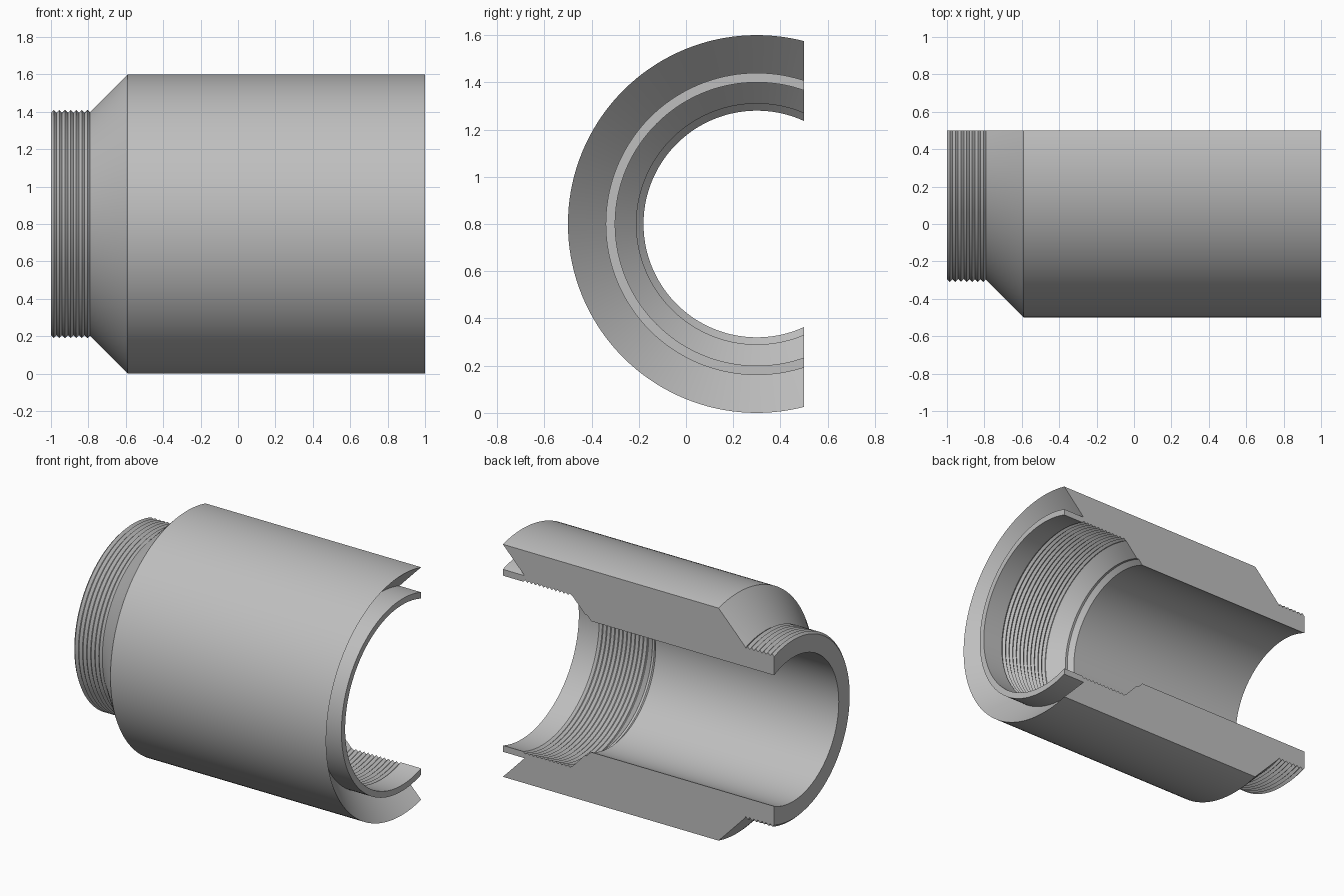
import bpy, bmesh, math
from mathutils import Vector

cube = bpy.data.objects.get("Cube")
if cube:
    bpy.data.objects.remove(cube, do_unlink=True)

CENTRE = Vector((0, 0.3, 0.8))
CUT_Y = 0.5
PITCH = 0.03


def thread(start, turns, step, root, crest):
    """Saw profile of (x, radius) points for a row of thread ridges."""
    points = []
    for i in range(turns):
        x = start + i * step
        points += [(x, root), (x + step / 2, crest)]
    return points + [(start + turns * step, root)]


# Steel material
steel = bpy.data.materials.new("steel grey")
steel.use_nodes = True
colour = (0.52, 0.52, 0.52, 1)
steel.diffuse_color = colour
steel.node_tree.nodes["Principled BSDF"].inputs["Base Color"].default_value = colour

# Half section: threaded neck, shoulder, body, end groove, threaded socket, bore
profile = [(-1, 0.48)]
profile += thread(-1, 7, PITCH, 0.595, 0.61)
profile += [(-0.79, 0.60), (-0.59, 0.80), (1, 0.80), (0.84, 0.64), (1, 0.64), (1, 0.60)]
profile += thread(0.85, 12, -PITCH, 0.60, 0.613)
profile += [(0.485, 0.60), (0.395, 0.51), (0.38, 0.51), (0.35, 0.48)]

# Revolve the section around the pipe axis
bm = bmesh.new()
verts = [bm.verts.new(CENTRE + Vector((x, -r, 0))) for x, r in profile]
edges = [bm.edges.new((a, b)) for a, b in zip(verts, verts[1:] + verts[:1])]
bmesh.ops.spin(bm, geom=verts + edges, cent=CENTRE, axis=(1, 0, 0),
               angle=math.tau, steps=144, use_duplicate=False)
bmesh.ops.remove_doubles(bm, verts=bm.verts, dist=0.0005)
bmesh.ops.recalc_face_normals(bm, faces=bm.faces)

# Slice away the back and cap the two cut sections
cut = bmesh.ops.bisect_plane(bm, geom=bm.verts[:] + bm.edges[:] + bm.faces[:], dist=1e-6,
                             plane_co=(0, CUT_Y, 0), plane_no=(0, 1, 0), clear_outer=True)
rim = [e for e in bm.edges if e.is_boundary]
bmesh.ops.holes_fill(bm, edges=rim, sides=0)
bmesh.ops.recalc_face_normals(bm, faces=bm.faces)

mesh = bpy.data.meshes.new("pipe_coupling")
bm.to_mesh(mesh)
bm.free()
mesh.materials.append(steel)
coupling = bpy.data.objects.new("pipe_coupling", mesh)
bpy.context.collection.objects.link(coupling)

bpy.ops.object.select_all(action='DESELECT')
coupling.select_set(True)
bpy.context.view_layer.objects.active = coupling
bpy.ops.object.shade_smooth_by_angle(angle=math.radians(25))
